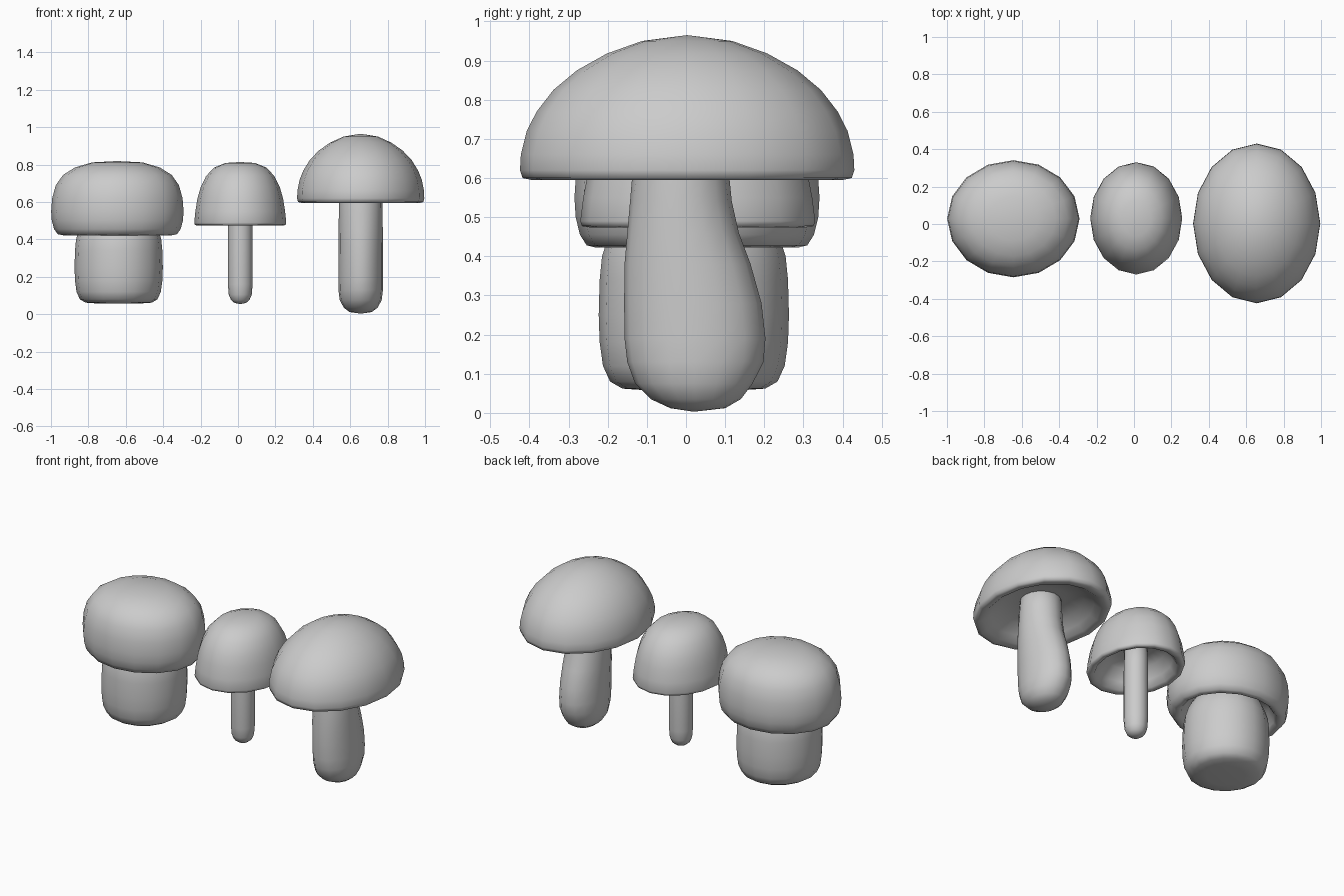
import bpy, bmesh
from math import cos, sin, pi

SIDES = 16


def loft(name, rings):
    """Skin elliptical rings (cx, cy, rx, ry, z); a zero radius gives a pole."""
    bm = bmesh.new()
    loops = []
    for cx, cy, rx, ry, z in rings:
        n = 1 if rx == 0 else SIDES
        loops.append([bm.verts.new((cx + rx * cos(2 * pi * i / SIDES),
                                    cy + ry * sin(2 * pi * i / SIDES), z)) for i in range(n)])
    for a, b in zip(loops, loops[1:]):
        for i in range(SIDES):
            j = (i + 1) % SIDES
            if len(a) == 1:
                bm.faces.new((a[0], b[j], b[i]))
            elif len(b) == 1:
                bm.faces.new((a[i], a[j], b[0]))
            else:
                bm.faces.new((a[i], a[j], b[j], b[i]))
    bmesh.ops.recalc_face_normals(bm, faces=bm.faces)
    me = bpy.data.meshes.new(name)
    bm.to_mesh(me)
    bm.free()
    for p in me.polygons:
        p.use_smooth = True
    ob = bpy.data.objects.new(name, me)
    bpy.context.collection.objects.link(ob)
    return ob


def turned(name, cx, cy, rx, ry, profile):
    """Profile of (relative radius, z), stretched to an ellipse."""
    return loft(name, [(cx, cy, rx * r, ry * r, z) for r, z in profile])


# left mushroom: broad button cap on a thick stem
turned("left_cap", -0.645, 0.028, 0.354, 0.313, [
    (0, .53), (.45, .53), (.68, .50), (.76, .44), (.82, .422), (.9, .428), (.955, .455),
    (.99, .50), (1, .55), (.985, .62), (.93, .69), (.82, .745), (.64, .785), (.38, .812), (0, .819)])
turned("left_stem", -0.638, 0.02, 0.236, 0.243, [
    (0, .057), (.45, .057), (.75, .062), (.88, .08), (.955, .12), (.99, .18), (1, .25),
    (.99, .34), (.965, .40), (.9, .45), (.7, .545), (0, .56)])

# middle mushroom: small bell cap on a thin stem
turned("middle_cap", 0.012, 0.03, 0.246, 0.30, [
    (0, .60), (.35, .60), (.6, .58), (.75, .52), (.84, .482), (.92, .474), (.985, .477), (1, .49),
    (.975, .55), (.93, .62), (.86, .68), (.74, .74), (.56, .785), (.32, .809), (0, .814)])
turned("middle_stem", 0.012, 0.03, 0.066, 0.068, [
    (0, .054), (.45, .06), (.75, .076), (.93, .105), (1, .16), (1, .35), (.99, .5), (.95, .66), (0, .67)])

# right mushroom: tall, wide cap on a stem that bulges to the back
turned("right_cap", 0.656, 0.003, 0.34, 0.427, [
    (0, .69), (.35, .69), (.6, .67), (.75, .63), (.85, .602), (.93, .595), (.985, .60), (1, .62),
    (.995, .66), (.96, .72), (.9, .77), (.8, .825), (.66, .875), (.48, .918), (.27, .95), (0, .965)])
stem = [(0, 0, 0, .003), (.06, -.04, .10, .012), (.09, -.09, .14, .035), (.112, -.13, .17, .075),
        (.119, -.15, .198, .13), (.12, -.157, .203, .19), (.12, -.158, .193, .28), (.119, -.157, .165, .38),
        (.118, -.15, .135, .46), (.117, -.143, .117, .54), (.116, -.137, .11, .61), (.11, -.12, .10, .74),
        (0, 0, 0, .76)]
loft("right_stem", [(.656, (a + b) / 2 if rx else .02, rx, (b - a) / 2, z) for rx, a, b, z in stem])
